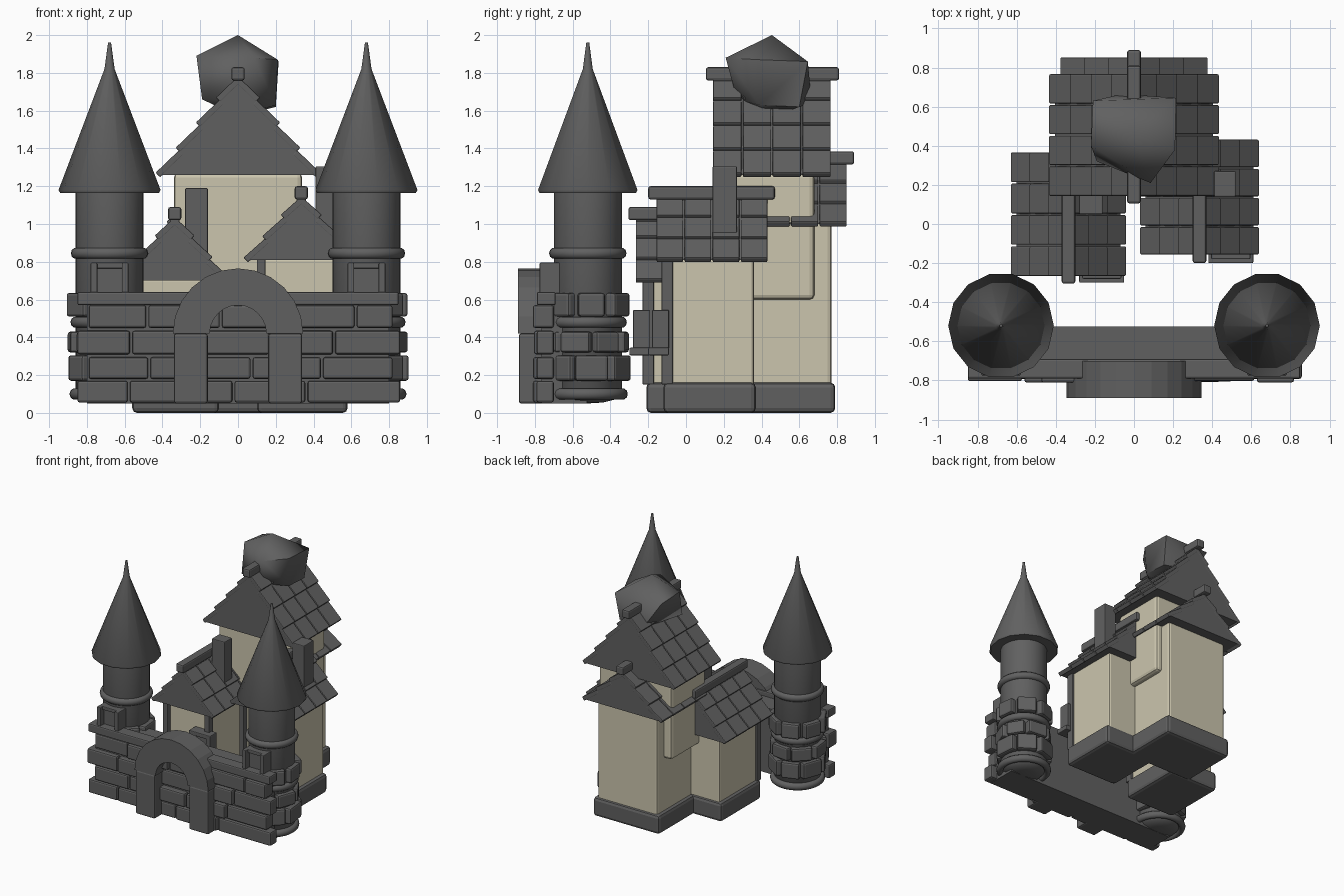
import bpy, bmesh, math, random
from mathutils import Vector, Matrix

if "Cube" in bpy.data.objects:
    bpy.data.objects.remove(bpy.data.objects["Cube"])

random.seed(4)


def material(name, rgb):
    m = bpy.data.materials.new(name)
    m.diffuse_color = (*rgb, 1)
    m.use_nodes = True
    m.node_tree.nodes["Principled BSDF"].inputs["Base Color"].default_value = m.diffuse_color
    return m


STONE = material("dark stone", (0.118, 0.118, 0.118))
PLASTER = material("cream plaster", (0.60, 0.56, 0.42))


def finish(name, bm, mat, bevel=0.0, smooth=False):
    bmesh.ops.recalc_face_normals(bm, faces=bm.faces)
    me = bpy.data.meshes.new(name)
    bm.to_mesh(me)
    bm.free()
    me.materials.append(mat)
    ob = bpy.data.objects.new(name, me)
    bpy.context.collection.objects.link(ob)
    if smooth:
        bpy.ops.object.select_all(action='DESELECT')
        ob.select_set(True)
        bpy.context.view_layer.objects.active = ob
        bpy.ops.object.shade_smooth_by_angle(angle=math.radians(50))
    if bevel:
        b = ob.modifiers.new("rounded edges", 'BEVEL')
        b.width, b.segments, b.limit_method = bevel, 2, 'ANGLE'
    return ob


def add_box(bm, x0, x1, y0, y1, z0, z1, frame=Matrix()):
    size = Matrix.Diagonal((x1 - x0, y1 - y0, z1 - z0, 1))
    mid = Matrix.Translation(((x0 + x1) / 2, (y0 + y1) / 2, (z0 + z1) / 2))
    bmesh.ops.create_cube(bm, size=1, matrix=frame @ mid @ size)


def boxes(name, items, mat=STONE, bevel=0.01):
    bm = bmesh.new()
    for it in items:
        add_box(bm, *it)
    return finish(name, bm, mat, bevel)


def lathe(name, profile, x, y, sides, mat=STONE):
    bm = bmesh.new()
    vs = [bm.verts.new((x + r, y, z)) for r, z in profile]
    es = [bm.edges.new(p) for p in zip(vs, vs[1:])]
    bmesh.ops.spin(bm, geom=vs + es, cent=(x, y, 0), axis=(0, 0, 1),
                   angle=math.tau, steps=sides)
    bmesh.ops.remove_doubles(bm, verts=bm.verts, dist=1e-4)
    return finish(name, bm, mat, smooth=True)


def gable_roof(name, cx, hw, y0, y1, z0, z1, rows, cols, beam):
    # solid gable core
    bm = bmesh.new()
    tri = [bm.verts.new((cx + dx, y0 + 0.005, z)) for dx, z in
           ((-hw + 0.02, z0), (hw - 0.02, z0), (0, z1 - 0.01))]
    f = bm.faces.new(tri)
    g = bmesh.ops.extrude_face_region(bm, geom=[f])
    bmesh.ops.translate(bm, vec=(0, y1 - y0 - 0.01, 0),
                        verts=[v for v in g['geom'] if isinstance(v, bmesh.types.BMVert)])
    finish(name + "_gable", bm, STONE)
    # overlapping tiles, each leaning out at its lower edge
    bm = bmesh.new()
    h = z1 - z0
    length = math.hypot(hw, h)
    step, wide = length / rows, (y1 - y0) / cols
    for s in (-1, 1):
        up = Vector((-s * hw, 0, h)) / length
        out = Vector((s * h, 0, hw)) / length
        u = (up - 0.13 * out).normalized()
        n = (out + 0.13 * up).normalized()
        for i in range(rows):
            o = Vector((cx + s * hw, 0, z0)) + up * (i * step)
            m = Matrix((u, Vector((0, 1, 0)), n)).transposed().to_4x4()
            m.translation = o
            for j in range(cols):
                add_box(bm, 0, step * 1.02, y0 + j * wide + 0.004,
                        y0 + (j + 1) * wide - 0.004, -0.018, 0.016, m)
    finish(name + "_tiles", bm, STONE, 0.006)
    # ridge beam
    boxes(name + "_ridge_beam", [(cx - 0.035, cx + 0.035, beam[0], beam[1],
                                  beam[2] - 0.07, beam[2])], bevel=0.012)


# ---- houses: plaster walls and stone bases
boxes("left_house_walls", [(-0.53, -0.13, -0.19, 0.31, 0.1, 0.71)], PLASTER, 0.015)
boxes("right_house_walls", [(0.11, 0.55, -0.09, 0.36, 0.1, 0.82)], PLASTER, 0.015)
boxes("back_house_walls", [(-0.27, 0.29, 0.3, 0.77, 0.1, 1.01)], PLASTER, 0.02)
boxes("upper_hall_walls", [(-0.34, 0.34, 0.22, 0.68, 0.6, 1.27)], PLASTER, 0.025)
boxes("left_house_base", [(-0.56, -0.1, -0.21, 0.33, 0, 0.16)], bevel=0.025)
boxes("right_house_base", [(0.1, 0.58, -0.12, 0.37, 0, 0.16)], bevel=0.025)
boxes("back_house_base", [(-0.3, 0.32, 0.3, 0.79, 0, 0.16)], bevel=0.025)

# ---- roofs
gable_roof("left_roof", -0.335, 0.285, -0.27, 0.37, 0.70, 1.04, 3, 4, (-0.305, 0.4, 1.09))
gable_roof("right_roof", 0.335, 0.295, -0.16, 0.435, 0.81, 1.15, 3, 4, (-0.2, 0.47, 1.20))
gable_roof("back_roof", 0, 0.37, 0.25, 0.855, 1.0, 1.33, 3, 4, (0.3, 0.89, 1.385))
gable_roof("hall_roof", 0, 0.425, 0.14, 0.77, 1.26, 1.79, 4, 4, (0.105, 0.81, 1.83))

# ---- chimneys
boxes("left_chimney", [(-0.28, -0.16, 0.05, 0.15, 0.75, 1.19)], bevel=0.006)
boxes("right_chimney", [(0.41, 0.52, 0.14, 0.27, 0.9, 1.305)], bevel=0.006)

# ---- faceted boulder on the hall roof
bm = bmesh.new()
for p in ((0, .455, 2), (.085, .21, 1.88), (-.22, .40, 1.89), (-.21, .63, 1.87),
          (.215, .645, 1.86), (.21, .38, 1.87), (.2, .39, 1.63), (-.19, .32, 1.66),
          (-.06, .665, 1.64), (.2, .6, 1.62), (.05, .27, 1.66), (0, .45, 1.57)):
    bm.verts.new(p)
bmesh.ops.convex_hull(bm, input=bm.verts)
finish("roof_boulder", bm, STONE, smooth=True)

# ---- timber posts and front windows of the houses
boxes("left_house_posts", [(x, x + 0.045, -0.23, -0.17, 0.15, 0.71) for x in (-0.545, -0.155)], bevel=0.006)
boxes("right_house_posts", [(x, x + 0.045, -0.13, -0.07, 0.15, 0.82) for x in (0.1, 0.52)], bevel=0.006)
for name, cx, y in (("left", -0.165, -0.2), ("right", 0.495, -0.1)):
    boxes(name + "_house_window", [
        (cx - 0.115, cx + 0.115, y - 0.1, y + 0.01, 0.305, 0.345),
        (cx - 0.1, cx - 0.06, y - 0.08, y + 0.01, 0.34, 0.54),
        (cx + 0.06, cx + 0.1, y - 0.08, y + 0.01, 0.34, 0.54),
        (cx - 0.1, cx + 0.1, y - 0.08, y + 0.01, 0.51, 0.545),
        (cx - 0.07, cx + 0.07, y - 0.03, y + 0.01, 0.34, 0.52)], bevel=0.006)

# ---- front wall with bricks and cap
boxes("wall_core", [(-0.8, 0.8, -0.765, -0.525, 0.05, 0.6)], bevel=0)
boxes("wall_cap", [(-0.85, 0.85, -0.79, -0.69, 0.57, 0.64)], bevel=0.01)
bricks = []
for k, (z0, z1) in enumerate(((0.055, 0.17), (0.18, 0.295), (0.31, 0.435), (0.45, 0.57))):
    x = -0.85 + 0.06 * (k % 2)
    while x < 0.8:
        x1 = min(x + random.uniform(0.24, 0.4), 0.87 - 0.05 * (k % 2))
        if 0.87 - x1 < 0.15:
            x1 = 0.87 - 0.04 * (k % 2)
        bricks.append((x, x1 - 0.012, -0.785 - random.uniform(0, 0.03), -0.7, z0, z1))
        x = x1
boxes("wall_bricks", bricks, bevel=0.012)

# ---- gate arch
bm = bmesh.new()
arc = [math.pi * i / 12 for i in range(13)]
ring = [(r * math.cos(a), r * math.sin(a)) for r, aa in ((0.345, arc), (0.15, arc[::-1])) for a in aa]
for i in range(12):
    q = [ring[i], ring[i + 1], ring[24 - i], ring[25 - i]]
    bm.faces.new([bm.verts.new((x, -0.89, 0.42 + z)) for x, z in q])
bmesh.ops.remove_doubles(bm, verts=bm.verts, dist=1e-4)
g = bmesh.ops.extrude_face_region(bm, geom=bm.faces[:])
bmesh.ops.translate(bm, vec=(0, 0.19, 0),
                    verts=[v for v in g['geom'] if isinstance(v, bmesh.types.BMVert)])
finish("gate_arch", bm, STONE)
boxes("gate_pillars", [(s * 0.25 - 0.09, s * 0.25 + 0.09, -0.885, -0.7, 0.05, 0.42)
                       for s in (-1, 1)], bevel=0.012)

# ---- corner towers
TY = -0.52
for side, tx in (("left", -0.68), ("right", 0.68)):
    lathe(side + "_tower_body", [(0, 0.05), (0.08, 0.055), (0.14, 0.07), (0.18, 0.11),
                                 (0.18, 1.18), (0, 1.18)], tx, TY, 32)
    for k, (z, r) in enumerate(((0.10, 0.185), (0.48, 0.18), (0.845, 0.178))):
        pts = [(r + 0.027 * math.cos(a * math.tau / 10), z + 0.03 * math.sin(a * math.tau / 10))
               for a in range(11)]
        lathe(f"{side}_tower_ring_{k + 1}", pts, tx, TY, 32)
    lathe(side + "_tower_roof", [(0, 1.17), (0.262, 1.165), (0.27, 1.18), (0.027, 1.82),
                                 (0.008, 1.96), (0, 1.96)], tx, TY, 14)
    # stone blocks around the lower tower
    bm = bmesh.new()
    for k, (z0, z1) in enumerate(((0.17, 0.305), (0.32, 0.43), (0.51, 0.635))):
        for i in range(7):
            a = (i + 0.5 * (k % 2)) * math.tau / 7 + 0.1
            w = random.uniform(0.07, 0.088)
            m = Matrix.Translation((tx, TY, 0)) @ Matrix.Rotation(a, 4, 'Z')
            add_box(bm, 0.12, random.uniform(0.205, 0.22), -w, w, z0, z1, m)
    finish(side + "_tower_blocks", bm, STONE, 0.014)
    # framed window on the tower front
    boxes(side + "_tower_window", [
        (tx - 0.07, tx + 0.07, -0.725, -0.6, 0.55, 0.78),
        (tx - 0.1, tx - 0.065, -0.775, -0.6, 0.55, 0.795),
        (tx + 0.065, tx + 0.1, -0.775, -0.6, 0.55, 0.795),
        (tx - 0.1, tx + 0.1, -0.745, -0.6, 0.765, 0.795)], bevel=0.006)
